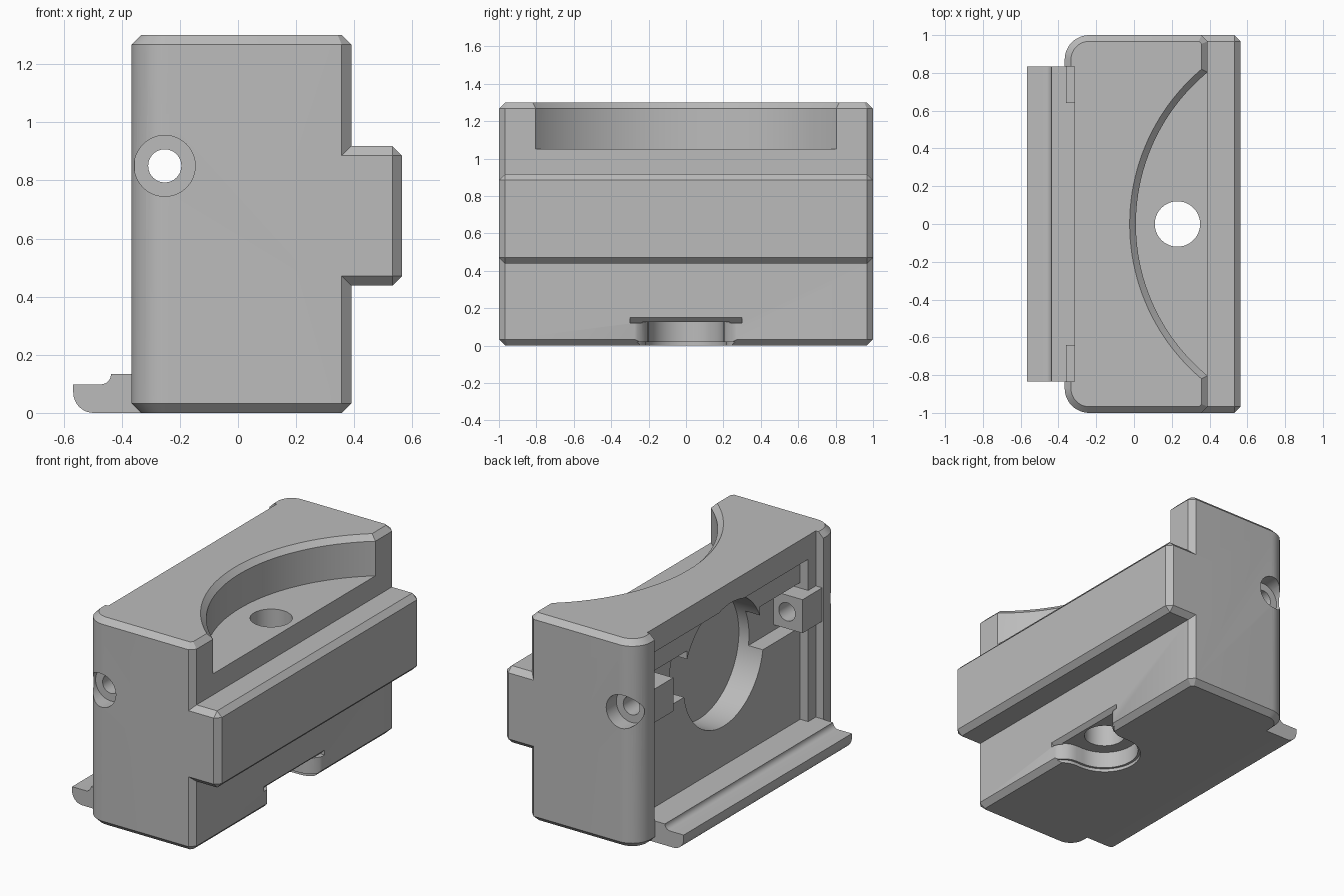
import bpy, bmesh, math
from mathutils import Matrix

old = bpy.data.objects.get("Cube")
if old:
    bpy.data.objects.remove(old, do_unlink=True)

grey = bpy.data.materials.new("plain_grey")
grey.use_nodes = True
COLOUR = (0.5, 0.5, 0.5, 1)
grey.diffuse_color = COLOUR
grey.node_tree.nodes["Principled BSDF"].inputs["Base Color"].default_value = COLOUR

CH = 0.033  # common chamfer


def finish(name, bm):
    bmesh.ops.recalc_face_normals(bm, faces=bm.faces)
    me = bpy.data.meshes.new(name)
    bm.to_mesh(me)
    bm.free()
    me.materials.append(grey)
    ob = bpy.data.objects.new(name, me)
    bpy.context.collection.objects.link(ob)
    return ob


def box(name, x, y, z, chamfer=0):
    bm = bmesh.new()
    bmesh.ops.create_cube(bm, size=1)
    for v in bm.verts:
        v.co = [lo + (c + 0.5) * (hi - lo) for c, (lo, hi) in zip(v.co, (x, y, z))]
    if chamfer:
        bmesh.ops.bevel(bm, geom=bm.edges[:], offset=chamfer, segments=1, affect='EDGES')
    return finish(name, bm)


def cylinder(name, axis, centre, r, depth, r2=None, segments=64):
    bm = bmesh.new()
    turn = {'x': Matrix.Rotation(math.pi / 2, 4, 'Y'),
            'y': Matrix.Rotation(math.pi / 2, 4, 'X'), 'z': Matrix()}[axis]
    bmesh.ops.create_cone(bm, cap_ends=True, segments=segments, radius1=r,
                          radius2=r if r2 is None else r2, depth=depth,
                          matrix=Matrix.Translation(centre) @ turn)
    return finish(name, bm)


def prism(name, points, axis, lo, hi, rim=0):
    """Extrude an outline: xy points along z, or xz points along y."""
    bm = bmesh.new()
    at = (lambda a, b, t: (a, b, t)) if axis == 'z' else (lambda a, b, t: (a, t, b))
    face = bm.faces.new([bm.verts.new(at(a, b, lo)) for a, b in points])
    new = bmesh.ops.extrude_face_region(bm, geom=[face], use_keep_orig=True)["geom"]
    k = 2 if axis == 'z' else 1
    for v in new:
        if isinstance(v, bmesh.types.BMVert):
            v.co[k] = hi
    bmesh.ops.recalc_face_normals(bm, faces=bm.faces)
    if rim:
        edges = [e for e in bm.edges if abs(e.verts[0].co[k] - e.verts[1].co[k]) < 1e-5]
        bmesh.ops.bevel(bm, geom=edges, offset=rim, segments=1, affect='EDGES')
    return finish(name, bm)


def arc(cx, cy, r, a, b, n=12):
    return [(cx + r * math.cos(math.radians(a + (b - a) * i / n)),
             cy + r * math.sin(math.radians(a + (b - a) * i / n))) for i in range(n + 1)]


# Main body: rounded on the open side, chamfered on the rail side
R = 0.13
outline = [(0.39, -1 + CH), (0.39, 1 - CH), (0.39 - CH, 1)]
outline += arc(-0.367 + R, 1 - R, R, 90, 180) + arc(-0.367 + R, -1 + R, R, 180, 270)
outline += [(0.39 - CH, -1)]
body = prism("housing_body", outline, 'z', 0, 1.3, CH)
cutters = []


def combine(operation, tool):
    m = body.modifiers.new(tool.name, 'BOOLEAN')
    m.operation, m.solver, m.object = operation, 'EXACT', tool
    tool.hide_render = True
    cutters.append(tool)


def add(tool):
    combine('UNION', tool)


def cut(tool):
    combine('DIFFERENCE', tool)


# Long rail
add(box("rail", (0.2, 0.565), (-1, 1), (0.438, 0.918), CH))

# Curved scoop in the top with a chamfered rim
cut(cylinder("scoop", 'z', (1.05, 0, 1.25), 1.04, 0.4, segments=160))
cut(cylinder("scoop_rim", 'z', (1.05, 0, 1.317), 1.04, 0.1, 1.14, segments=160))

# Open side: cover slot, shallow cavity, round pocket and clearances
cut(box("cover_slot", (-0.6, -0.315), (-0.835, 0.835), (0.133, 1.5)))
cut(box("cavity", (-0.6, -0.26), (-0.76, 0.76), (0.133, 1.15)))
cut(cylinder("round_pocket", 'x', (-0.29, 0, 0.775), 0.395, 0.4, segments=96))
for s in (-1, 1):
    span = sorted((s * 0.36, s * 0.76))
    cut(box("clearance", (-0.6, -0.16), span, (0.71, 0.99)))

# Pin lugs with pin holes and counterbores
for s in (-1, 1):
    add(box("lug", (-0.36, -0.12), sorted((s * 0.64, s * 0.87)), (0.745, 0.955)))
cut(cylinder("pin_hole", 'y', (-0.252, 0, 0.85), 0.057, 3, segments=48))
for s in (-1, 1):
    cut(cylinder("counterbore", 'y', (-0.252, s, 0.85), 0.105, 0.2, segments=48))

# Lower lip
lip = [(-0.29, 0), (-0.29, 0.133), (-0.437, 0.133)]
lip += arc(-0.472, 0.133, 0.035, 0, -90, 6) + [(-0.567, 0.098)]
lip += arc(-0.497, 0.07, 0.07, 180, 270, 8)
add(prism("lower_lip", lip, 'y', -0.833, 0.833))

# Vertical bolt hole
cut(cylinder("bolt_hole", 'z', (0.23, 0, 0.7), 0.12, 2))


# Flared notch under the bolt hole
def notch_outline(grow):
    flare = [(x, y - grow) for x, y in arc(0.28, -0.32, 0.12, 0, 90, 6)]
    side = arc(0.23, 0, 0.2 + grow, 270, 90, 24)
    mirrored = [(x, -y) for x, y in flare]
    return [(0.5, -0.32 - grow)] + flare + side + mirrored[::-1] + [(0.5, 0.32 + grow)]


cut(prism("bolt_notch", notch_outline(0), 'z', -0.1, 0.125))
cut(prism("notch_rim", notch_outline(0.015), 'z', -0.1, 0.02))
cut(prism("notch_edge", [(0.36, 0.12), (0.42, 0.18), (0.42, 0.12)], 'y', -0.3, 0.3))

# Bake the cuts, drop the helpers and shade
bpy.context.view_layer.update()
graph = bpy.context.evaluated_depsgraph_get()
baked = bpy.data.meshes.new_from_object(body.evaluated_get(graph))
body.modifiers.clear()
body.data = baked
baked.materials.clear()
baked.materials.append(grey)
baked.polygons.foreach_set("material_index", [0] * len(baked.polygons))
for c in cutters:
    bpy.data.objects.remove(c, do_unlink=True)
bpy.ops.object.select_all(action='DESELECT')
body.select_set(True)
bpy.context.view_layer.objects.active = body
bpy.ops.object.shade_smooth_by_angle(angle=math.radians(25))
